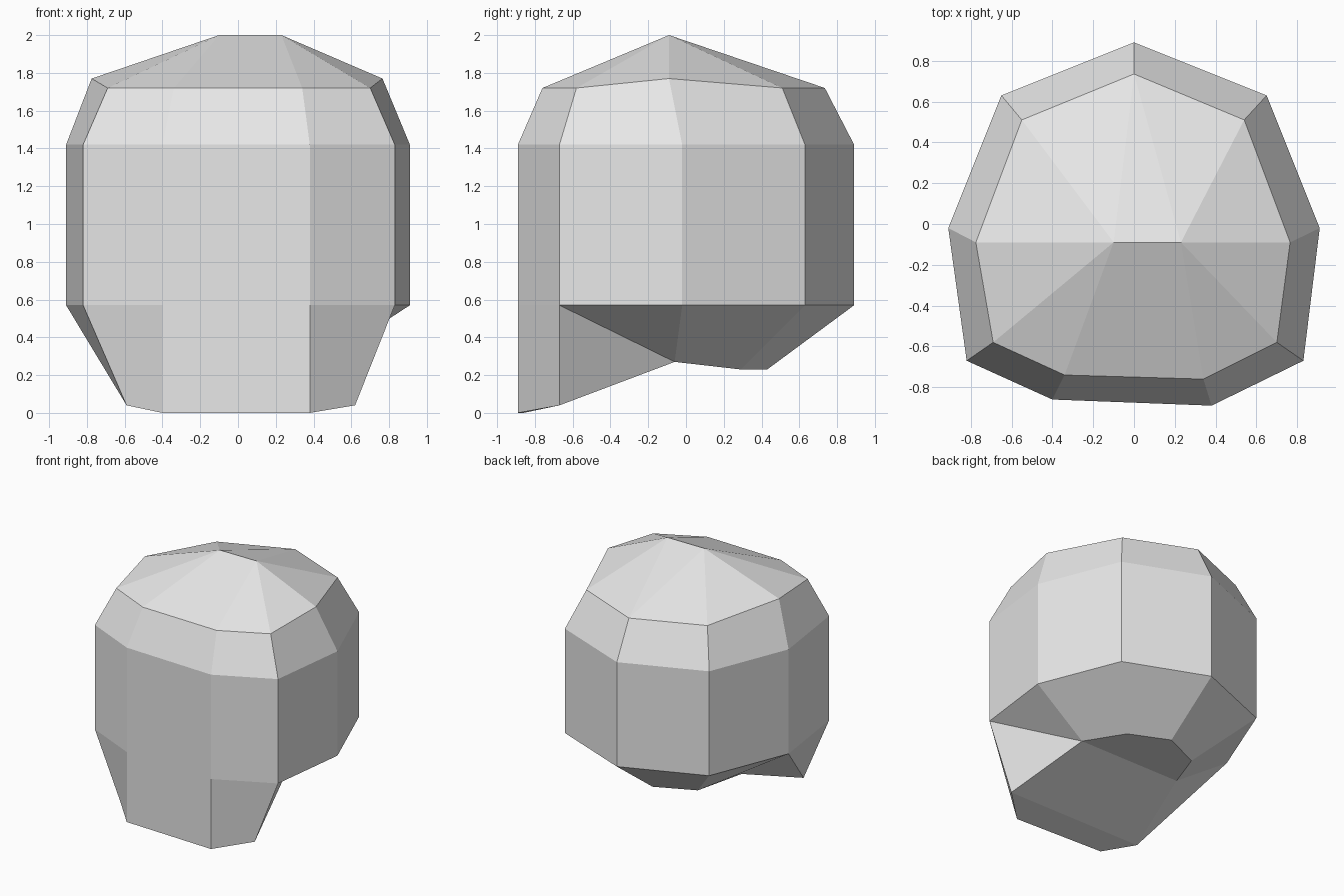
import bpy
import bmesh

# Remove the default cube only
cube = bpy.data.objects.get("Cube")
if cube:
    bpy.data.objects.remove(cube, do_unlink=True)

# Single flat colour
grey = bpy.data.materials.new("light_grey")
grey.use_nodes = True
colour = (0.8, 0.8, 0.8, 1)
grey.diffuse_color = colour
grey.node_tree.nodes["Principled BSDF"].inputs["Base Color"].default_value = colour

# Nine-sided outlines, starting at the back and running round by +x
wall = [(0, .89), (.65, .63), (.91, -.02), (.83, -.67), (.38, -.89),
        (-.40, -.86), (-.82, -.67), (-.91, -.02), (-.65, .63)]
crown = [(0, .735, 1.72), (.54, .51, 1.72), (.765, -.09, 1.77),
         (.70, -.58, 1.72), (.34, -.76, 1.72), (-.34, -.74, 1.72),
         (-.69, -.58, 1.72), (-.775, -.09, 1.77), (-.55, .51, 1.72)]
jaw = [(0, .43, .23), (.31, .29, .23), (.45, -.06, .27), (.62, -.67, .04),
       (.38, -.89, 0), (-.40, -.86, 0), (-.59, -.67, .04), (-.46, -.06, .27),
       (-.31, .29, .23)]
COUNT = len(wall)

bm = bmesh.new()


def add_ring(points):
    return [bm.verts.new(p) for p in points]


def bridge(upper, lower, split=()):
    """Join two outlines with quads; the sides listed in split get a fold."""
    for i in range(COUNT):
        j = (i + 1) % COUNT
        if i in split:
            bm.faces.new((upper[i], upper[j], lower[i]))
            bm.faces.new((upper[j], lower[j], lower[i]))
        else:
            bm.faces.new((upper[i], upper[j], lower[j], lower[i]))


def fan(centre, rim):
    for a, b in zip(rim, rim[1:]):
        bm.faces.new((centre, a, b))


top = add_ring(crown)
brow = add_ring([(x, y, 1.42) for x, y in wall])
cheek = add_ring([(x, y, .57) for x, y in wall])
chin = add_ring(jaw)

# Forehead bevel, straight walls and tapered jaw
bridge(top, brow)
bridge(brow, cheek)
bridge(cheek, chin, split=(2, 6))

# Roof rising to a short ridge
ridge_left = bm.verts.new((.23, -.09, 2))
ridge_right = bm.verts.new((-.10, -.09, 2))
fan(ridge_left, top[:5])
fan(ridge_right, top[5:] + top[:1])
bm.faces.new((ridge_left, top[4], top[5], ridge_right))
bm.faces.new((ridge_left, ridge_right, top[0]))

# Underside: neck, underside of jaw, chin strip
for indices in ((0, 1, 2, 7, 8), (2, 3, 6, 7), (3, 4, 5, 6)):
    bm.faces.new([chin[i] for i in indices])

bmesh.ops.recalc_face_normals(bm, faces=bm.faces)
mesh = bpy.data.meshes.new("head")
bm.to_mesh(mesh)
bm.free()
mesh.materials.append(grey)
head = bpy.data.objects.new("head", mesh)
bpy.context.collection.objects.link(head)
